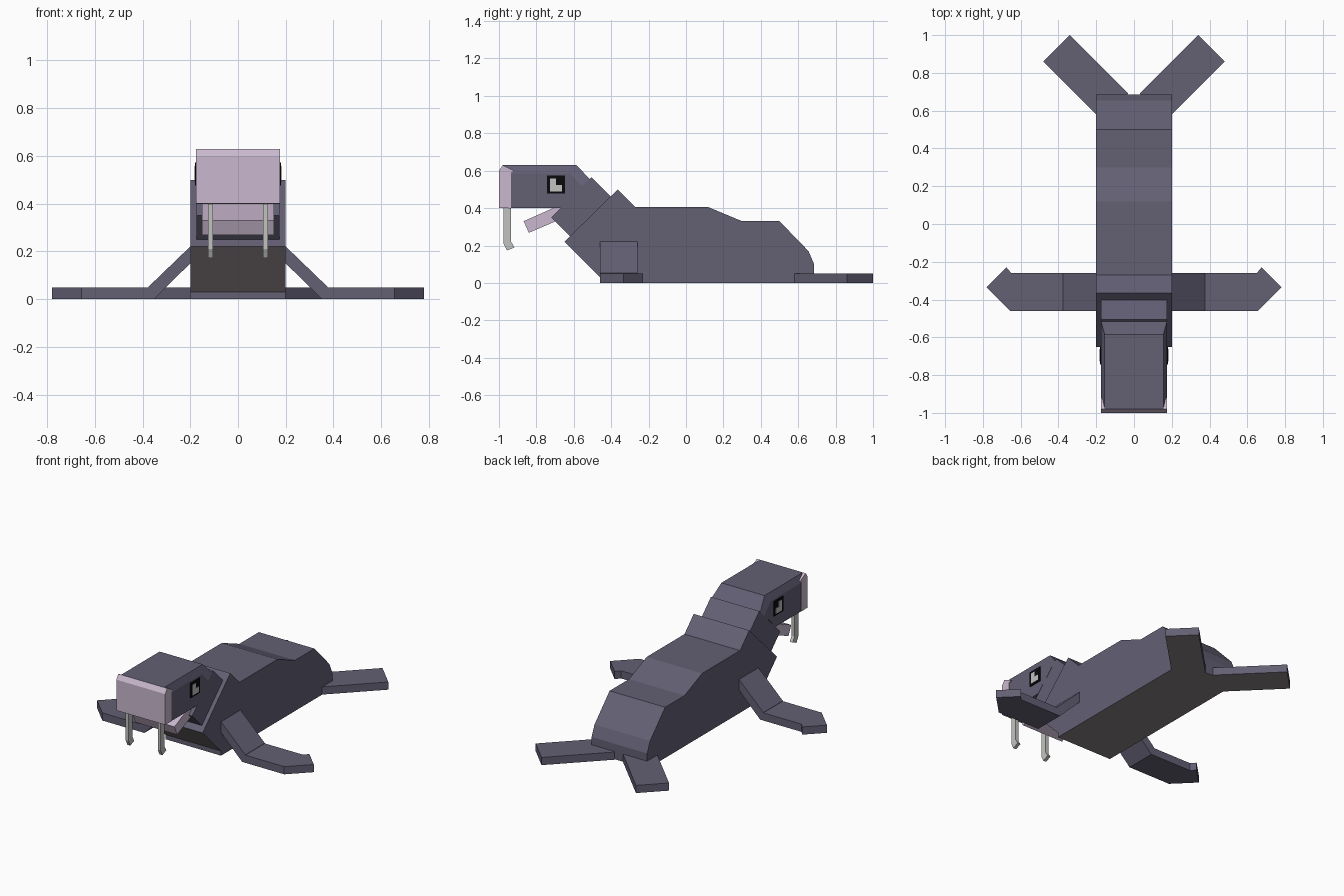
import bpy, bmesh
from mathutils import Vector

cube = bpy.data.objects.get("Cube")
if cube:
    bpy.data.objects.remove(cube)


def material(name, r, g, b):
    m = bpy.data.materials.new(name)
    m.use_nodes = True
    m.diffuse_color = (r, g, b, 1)
    m.node_tree.nodes["Principled BSDF"].inputs["Base Color"].default_value = (r, g, b, 1)
    return m


HIDE = material("purple_grey_hide", .125, .115, .175)
BELLY = material("warm_grey_belly", .25, .215, .235)
PINK = material("pale_pink_muzzle", .59, .48, .62)
IVORY = material("ivory_grey", .54, .55, .53)
BLACK = material("eye_black", .003, .003, .004)


def prism(name, profile, axis, low, high, mat, under=None):
    """Extrude a 2D profile along an axis; faces pointing down may take a second material."""
    def place(p, d):
        a, b = p
        return {"x": (d, a, b), "y": (a, d, b), "z": (a, b, d)}[axis]
    bm = bmesh.new()
    face = bm.faces.new([bm.verts.new(place(p, low)) for p in profile])
    moved = bmesh.ops.extrude_face_region(bm, geom=[face])["geom"]
    shift = Vector(place((0, 0), high - low))
    bmesh.ops.translate(bm, vec=shift, verts=[v for v in moved if isinstance(v, bmesh.types.BMVert)])
    bmesh.ops.recalc_face_normals(bm, faces=bm.faces)
    me = bpy.data.meshes.new(name)
    me.materials.append(mat)
    if under:
        me.materials.append(under)
        for f in bm.faces:
            f.normal_update()
            f.material_index = int(f.normal.z < -0.5)
    bm.to_mesh(me)
    bm.free()
    ob = bpy.data.objects.new(name, me)
    bpy.context.collection.objects.link(ob)
    return ob


def pair(name, profile, axis, low, high, mat, under=None):
    """A left part and its mirrored right twin."""
    prism("left_" + name, profile, axis, low, high, mat, under)
    if axis == "x":
        low, high = -high, -low
    else:
        profile = [(-a, b) for a, b in profile]
    prism("right_" + name, profile, axis, low, high, mat, under)


def rect(a0, b0, a1, b1):
    return [(a0, b0), (a1, b0), (a1, b1), (a0, b1)]


# Trunk with a grey belly and chest
trunk = [(-.46, 0), (.685, 0), (.685, .1), (.655, .17), (.5, .33), (.3, .33),
         (.12, .405), (-.27, .405), (-.365, .5), (-.65, .22), (-.46, .03)]
prism("body", trunk, "x", -.2, .2, HIDE, BELLY)

# Neck
prism("neck", [(-.505, .565), (-.365, .425), (-.58, .21), (-.72, .35)], "x", -.174, .174, HIDE)

# Head with its upper side edges sloped inwards
head = prism("head", [(-.98, .4), (-.98, .585), (-.62, .585), (-.555, .515), (-.7, .37), (-.67, .4)],
             "x", -.175, .175, HIDE)
crown = prism("crown", [(-.98, .585), (-.98, .63), (-.585, .63), (-.515, .555), (-.555, .515), (-.62, .585)],
              "x", -.175, .175, HIDE)
for v in crown.data.vertices:
    if v.co.z > .6:
        v.co.x *= .155 / .175

# Muzzle and lower jaw
prism("muzzle", [(-1, .4), (-1, .6), (-.98, .63), (-.92, .6), (-.935, .59), (-.935, .399)],
      "x", -.176, .176, PINK)
prism("lower_jaw", [(-.868, .33), (-.84, .268), (-.66, .345), (-.66, .4), (-.71, .4)],
      "x", -.15, .15, PINK)

# Tusks with bent tips
pair("tusk", [(-.975, .41), (-.975, .21), (-.957, .173), (-.917, .19), (-.935, .22), (-.935, .41)],
     "x", .105, .126, IVORY)

# Eyes: black plate with an L-shaped light area
pair("eye_plate", rect(-.743, .477, -.648, .573), "x", .174, .181, BLACK)
pair("eye_light", [(-.728, .488), (-.663, .488), (-.663, .524), (-.695, .524), (-.695, .558), (-.728, .558)],
     "x", .175, .183, IVORY)

# Front flippers: sloping arm, flat hand, angled tip
pair("flipper_arm", [(.18, .24), (.375, .052), (.375, 0), (.352, 0), (.18, .17)], "y", -.46, -.26, HIDE)
pair("flipper_hand", [(.36, -.46), (.655, -.46), (.78, -.335), (.675, -.23), (.65, -.26), (.36, -.26)],
     "z", 0, .05, HIDE)

# Splayed tail fins
pair("tail_fin", [(.34, 1), (.48, .86), (.17, .55), (.03, .69)], "z", 0, .05, HIDE, BELLY)
